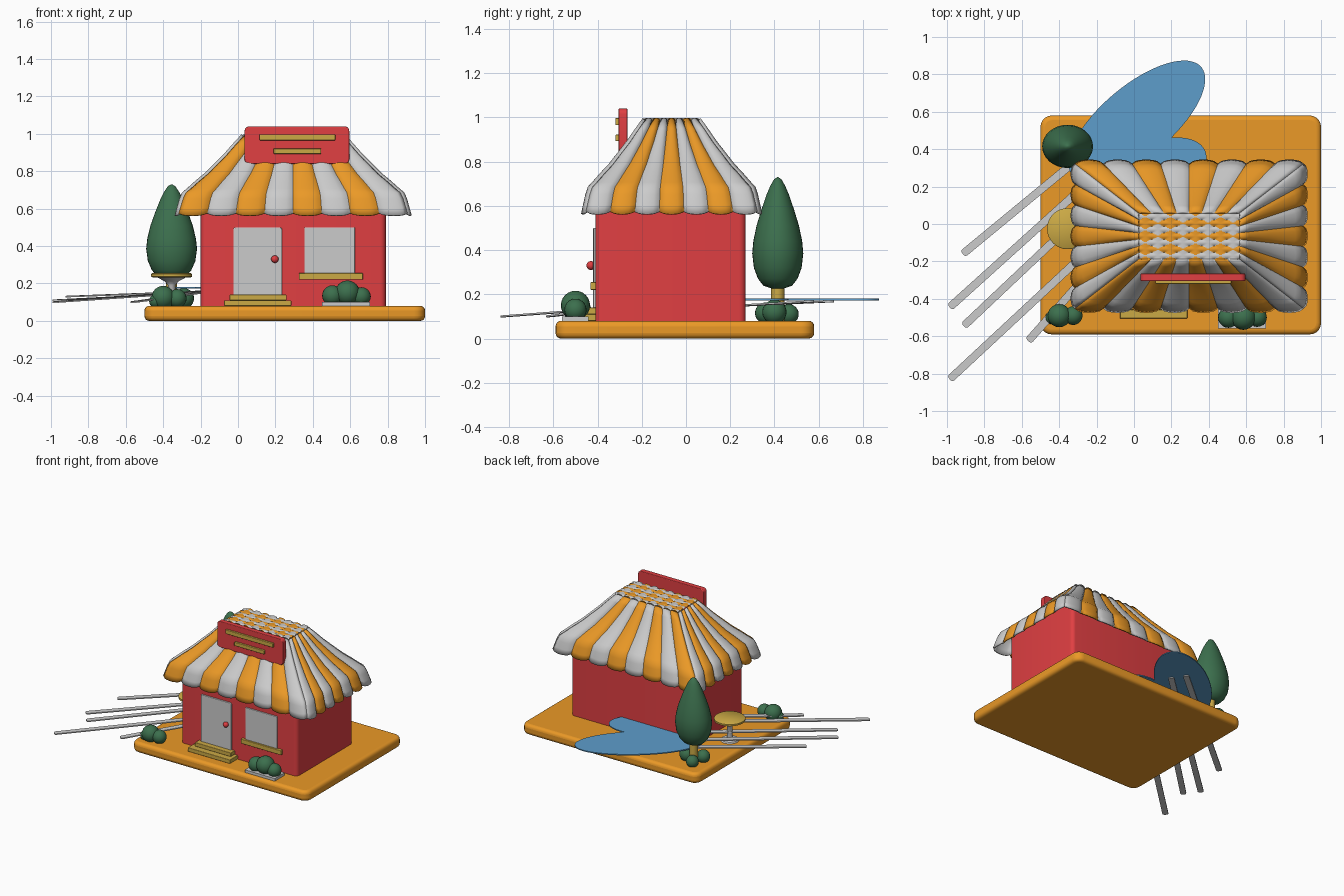
import bpy, bmesh, math
from mathutils import Vector

if "Cube" in bpy.data.objects:
    bpy.data.objects.remove(bpy.data.objects["Cube"])


def material(name, rgb):
    m = bpy.data.materials.new(name)
    m.diffuse_color = (*rgb, 1)
    m.use_nodes = True
    m.node_tree.nodes["Principled BSDF"].inputs["Base Color"].default_value = m.diffuse_color
    return m


ORANGE = material("orange", (0.83, 0.32, 0.02))
RED = material("red", (0.75, 0.05, 0.055))
GREEN = material("green", (0.045, 0.16, 0.075))
GOLD = material("gold", (0.6, 0.4, 0.06))
BLUE = material("blue", (0.11, 0.34, 0.6))
GREY = material("light_grey", (0.55, 0.55, 0.55))


def finish(bm, name, mats=(), angle=40):
    me = bpy.data.meshes.new(name)
    bm.to_mesh(me)
    bm.free()
    ob = bpy.data.objects.new(name, me)
    bpy.context.collection.objects.link(ob)
    for m in mats:
        me.materials.append(m)
    bpy.ops.object.select_all(action='DESELECT')
    bpy.context.view_layer.objects.active = ob
    ob.select_set(True)
    bpy.ops.object.shade_smooth_by_angle(angle=math.radians(angle))
    return ob


def box(name, x, y, z, mat=None, bevel=0.0, corner=0.0, axis=2):
    """Box from ranges; corner rounds the edges along axis, bevel rounds all."""
    lo, hi = Vector((x[0], y[0], z[0])), Vector((x[1], y[1], z[1]))
    bm = bmesh.new()
    bmesh.ops.create_cube(bm, size=1)
    for v in bm.verts:
        v.co = Vector([(lo[i] + hi[i]) / 2 + v.co[i] * (hi[i] - lo[i]) for i in range(3)])
    if corner:
        along = [e for e in bm.edges
                 if abs((e.verts[0].co - e.verts[1].co).normalized()[axis]) > 0.9]
        bmesh.ops.bevel(bm, geom=along, offset=corner, segments=5, profile=0.5, affect='EDGES')
    ob = finish(bm, name, [mat] if mat else [])
    if bevel:
        b = ob.modifiers.new("bevel", 'BEVEL')
        b.width, b.segments, b.limit_method = bevel, 4, 'ANGLE'
        b.angle_limit = math.radians(50)
    return ob


def lathe(name, center, profile, mat=None, sx=1, sy=1, n=32):
    """Revolve (radius, z) points around a vertical axis."""
    bm = bmesh.new()
    rings = [[bm.verts.new((center[0] + r * sx * math.cos(2 * math.pi * i / n),
                            center[1] + r * sy * math.sin(2 * math.pi * i / n), z))
              for i in range(n)] for r, z in profile]
    for a, b in zip(rings, rings[1:]):
        for i in range(n):
            bm.faces.new((a[i], a[(i + 1) % n], b[(i + 1) % n], b[i]))
    bm.faces.new(rings[0][::-1])
    bm.faces.new(rings[-1])
    return finish(bm, name, [mat] if mat else [])


def ball(name, x, y, z, r, mat):
    bm = bmesh.new()
    bmesh.ops.create_uvsphere(bm, u_segments=20, v_segments=12, radius=r)
    bmesh.ops.translate(bm, verts=bm.verts, vec=(x, y, z))
    return finish(bm, name, [mat])


# Base slab and house body
box("base", (-0.5, 1.0), (-0.59, 0.58), (0, 0.08), ORANGE, 0.025, 0.06)
box("walls", (-0.2, 0.79), (-0.41, 0.27), (0.07, 0.68), RED, 0, 0.03)

# Striped roof: flared sides made of puffed stripes with a scalloped hem
CX, CY = 0.295, -0.065
NX, NY, SUB, PUFF = 8, 7, 8, 0.022
PROFILE = [(1, .575), (.97, .61), (.93, .655), (.89, .685), (.82, .705), (.69, .745),
           (.55, .785), (.42, .83), (.26, .885), (.12, .94), (0, .985)]


def puff(k):
    return math.sqrt(max(0, math.sin(math.pi * (k % SUB) / SUB)))


def roof_side(name, n, wide, deep, turn, first, flip=False):
    """wide and deep are (top, hem) half sizes along and across this side."""
    bm = bmesh.new()
    rows = []
    for t, z in PROFILE:
        w = wide[0] + (wide[1] - wide[0]) * t
        d = deep[0] + (deep[1] - deep[0]) * t
        row = []
        for k in range(n * SUB + 1):
            p = puff(k)
            u = -w + 2 * w * k / (n * SUB)
            out = d + PUFF * (0.4 + 0.6 * t) * p
            hem = 0.012 * p * max(0, (t - 0.9) * 10)
            v = Vector((u, -out, z - hem + 0.012 * (1 - t) * p))
            c, s = math.cos(turn), math.sin(turn)
            row.append(bm.verts.new((CX + v.x * c - v.y * s, CY + v.x * s + v.y * c, v.z)))
        rows.append(row)
    for a, b in zip(rows, rows[1:]):
        for k in range(n * SUB):
            f = bm.faces.new((a[k], a[k + 1], b[k + 1], b[k]))
            f.material_index = (k // SUB + first) % 2
    ob = finish(bm, name, [GREY, ORANGE], 50)
    s = ob.modifiers.new("thickness", 'SOLIDIFY')
    s.thickness, s.offset = 0.012, -1


XS, YS = (0.268, 0.612), (0.122, 0.388)
roof_side("roof_front", NX, XS, YS, 0, 1)
roof_side("roof_back", NX, XS, YS, math.pi, 0)
roof_side("roof_right", NY, YS, XS, math.pi / 2, 0)
roof_side("roof_left", NY, YS, XS, -math.pi / 2, 0)

# Flat roof top where the two sets of stripes cross
bm = bmesh.new()
grid = [[bm.verts.new((CX - XS[0] + 2 * XS[0] * i / (NX * SUB), CY - YS[0] + 2 * YS[0] * j / (NY * SUB),
                       0.985 + 0.012 * max(puff(i), puff(j))))
         for i in range(NX * SUB + 1)] for j in range(NY * SUB + 1)]
for j in range(NY * SUB):
    for i in range(NX * SUB):
        f = bm.faces.new((grid[j][i], grid[j][i + 1], grid[j + 1][i + 1], grid[j + 1][i]))
        over_x = abs(i % SUB + 0.5 - SUB / 2) < abs(j % SUB + 0.5 - SUB / 2)
        f.material_index = (i // SUB + 1) % 2 if over_x else (j // SUB) % 2
finish(bm, "roof_top", [GREY, ORANGE], 50)

# Sign board with two plain bars
box("sign_board", (0.035, 0.595), (-0.305, -0.265), (0.84, 1.04), RED, 0.005, 0.025, 1)
box("sign_bar_upper", (0.115, 0.52), (-0.32, -0.3), (0.965, 0.997), GOLD, 0.004)
box("sign_bar_lower", (0.19, 0.445), (-0.32, -0.3), (0.893, 0.922), GOLD, 0.004)

# Door, knob, steps and window
box("door", (-0.025, 0.235), (-0.42, -0.4), (0.13, 0.5), GREY, 0.004, 0.012, 1)
ball("door_knob", 0.197, -0.43, 0.33, 0.02, RED)
box("step_lower", (-0.075, 0.285), (-0.505, -0.4), (0.08, 0.11), GOLD, 0.004)
box("step_upper", (-0.045, 0.26), (-0.46, -0.4), (0.11, 0.14), GOLD, 0.004)
box("window", (0.355, 0.625), (-0.418, -0.4), (0.25, 0.5), GREY, 0.004)
box("window_sill", (0.325, 0.668), (-0.432, -0.4), (0.22, 0.255), GOLD, 0.004)

# Planter and bushes
box("planter", (0.45, 0.705), (-0.56, -0.44), (0.08, 0.1), GREY)
BUSHES = [(.505, -.5, .135, .055), (.585, -.5, .15, .066), (.66, -.5, .13, .05),
          (-.4, -.49, .125, .062), (-.325, -.49, .12, .05), (-.44, -.5, .105, .035),
          (-.40, .36, .115, .048), (-.29, .40, .12, .055), (-.38, .465, .11, .045)]
for i, b in enumerate(BUSHES):
    ball(f"bush_{i + 1}", *b, GREEN)

# Tree with an egg-shaped crown
TREE = (-0.355, 0.415)
lathe("tree_trunk", TREE, [(0.03, 0.08), (0.03, 0.26)], GOLD)
lathe("tree_crown", TREE, [(.03, .226), (.075, .238), (.105, .27), (.127, .32), (.136, .385),
                           (.13, .44), (.113, .51), (.088, .58), (.06, .65), (.04, .69),
                           (.02, .72), (.003, .73)], GREEN, 1, 0.85)

# Small round table
TABLE = (-0.355, -0.025)
lathe("table_top", TABLE, [(.1, .232), (.11, .237), (.11, .25), (.104, .255)], GOLD)
lathe("table_stem", TABLE, [(.065, .08), (.06, .09), (.02, .1), (.02, .19), (.035, .21), (.075, .232)], GREY)


# Thin blue leaf-shaped blades
def blade(name, x, y, a, b, angle):
    ob = lathe(name, (0, 0), [(1, 0.172), (1, 0.18)], BLUE, a, b, 64)
    ob.location = (x, y, 0)
    ob.rotation_euler.z = math.radians(angle)


blade("blade_large", 0.015, 0.55, 0.45, 0.19, 40)
blade("blade_small", 0.08, 0.255, 0.33, 0.17, 25)

# Thin slanting rods that run from the left side to the blades
RODS = [((-.915, -.16, .13), (.08, .66, .168)), ((-.985, -.445, .11), (.14, .57, .168)),
        ((-.91, -.545, .11), (-.1, .22, .165)), ((-.985, -.83, .1), (-.05, .04, .165)),
        ((-.565, -.625, .1), (-.1, -.1, .165))]
for i, (p, q) in enumerate(RODS):
    p, q = Vector(p), Vector(q)
    length = (q - p).length
    ob = box(f"rod_{i + 1}", (-length / 2, length / 2), (-0.021, 0.021), (-0.004, 0.004), GREY, 0, 0.015)
    ob.location = (p + q) / 2
    ob.rotation_euler = (q - p).to_track_quat('X', 'Z').to_euler()
